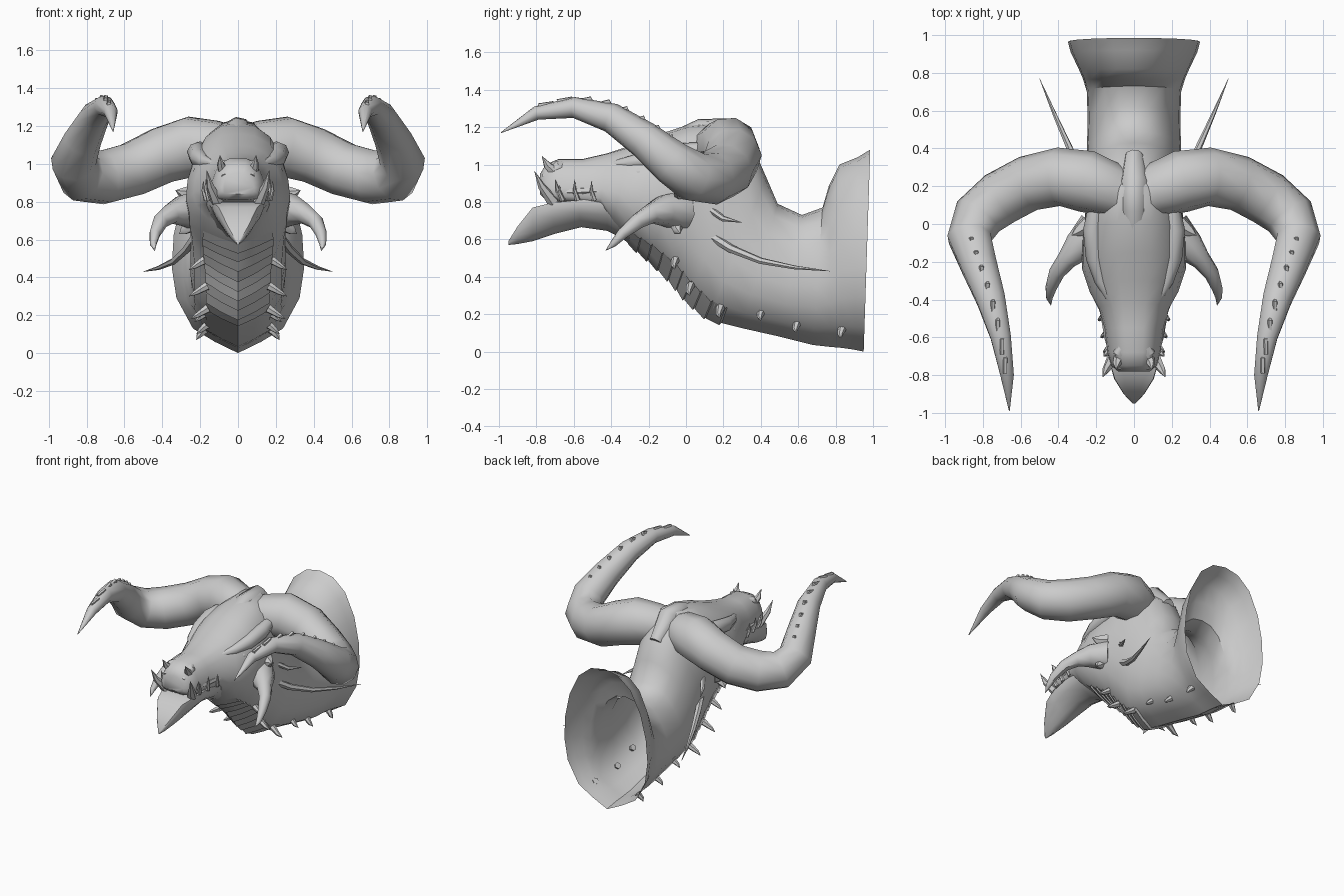
import bpy, bmesh, math
from mathutils import Vector

if "Cube" in bpy.data.objects:
    bpy.data.objects.remove(bpy.data.objects["Cube"])


def loft(name, rings, closed=True, caps=(True, True)):
    """Skin a list of equal-length point rings into one mesh object."""
    bm = bmesh.new()
    vs = [[bm.verts.new(p) for p in r] for r in rings]
    n = len(rings[0])
    for a, b in zip(vs, vs[1:]):
        for i in range(n if closed else n - 1):
            j = (i + 1) % n
            bm.faces.new((a[i], a[j], b[j], b[i]))
    if caps[0]:
        bm.faces.new(vs[0])
    if caps[1]:
        bm.faces.new(vs[-1])
    bmesh.ops.recalc_face_normals(bm, faces=bm.faces)
    me = bpy.data.meshes.new(name)
    bm.to_mesh(me)
    bm.free()
    ob = bpy.data.objects.new(name, me)
    bpy.context.collection.objects.link(ob)
    return ob


def tube(name, pts, sides=8):
    """Tapered tube through (x, y, z, radius) points."""
    c = [Vector(p[:3]) for p in pts]
    rings, u, prev = [], None, None
    for i, p in enumerate(c):
        t = (c[min(i + 1, len(c) - 1)] - c[max(i - 1, 0)]).normalized()
        u = t.orthogonal().normalized() if u is None else prev.rotation_difference(t) @ u
        v, prev = t.cross(u), t
        rings.append([p + pts[i][3] * (u * math.cos(a) + v * math.sin(a))
                      for a in (2 * math.pi * k / sides for k in range(sides))])
    return loft(name, rings)


def pair(name, pts, sides=8):
    """The same tube on both sides."""
    for s, side in ((1, "left"), (-1, "right")):
        tube(f"{name}_{side}", [(s * x, y, z, r) for x, y, z, r in pts], sides)


def spike(name, base, tip, r):
    """Short curved spike, both sides."""
    b, t = Vector(base), Vector(tip)
    m = b.lerp(t, 0.55) + Vector((0.008, -0.008, -0.006))
    pair(name, [(*b, r), (*m, r * 0.6), (*t, 0.001)], 6)


def section(s, shape):
    """Ring between a top and a bottom point on the centre plane."""
    ty, tz, by, bz, w = s
    top, bot = Vector((0, ty, tz)), Vector((0, by, bz))
    half = [bot.lerp(top, t) + Vector((x * w, 0, 0)) for x, t in shape]
    return half + [Vector((-p.x, p.y, p.z)) for p in reversed(half[1:-1])]


NECK = [(0, 0), (.35, .055), (.68, .12), (.93, .27), (1, .42), (.97, .58),
        (.85, .75), (.62, .9), (.32, .98), (0, 1)]
SNOUT = [(0, 0), (.45, .0), (.85, .04), (1, .14), (1, .32), (.95, .52),
         (.82, .72), (.62, .9), (.33, .99), (0, 1)]
JAW = [(0, 0), (.3, .08), (.6, .25), (.85, .5), (1, .8), (.97, 1), (.5, 1), (0, 1)]

# neck and head: top y, top z, bottom y, bottom z, half width
BODY = [(.985, 1.08, .95, 0, .35), (.92, 1.04, .9, .01, .335), (.82, 1.0, .83, .02, .295),
        (.765, .89, .77, .025, .27), (.73, .77, .68, .035, .25), (.62, .73, .5, .08, .245),
        (.49, .79, .3, .125, .25), (.43, .93, .12, .17, .25), (.36, 1.09, 0, .27, .25),
        (.2, 1.235, -.08, .37, .26), (.02, 1.215, -.19, .48, .275),
        (-.15, 1.16, -.3, .57, .275), (-.3, 1.10, -.4, .66, .235)]
UPPER = [(-.42, 1.06, -.46, .78, .185), (-.55, 1.03, -.56, .79, .155),
         (-.68, 1.03, -.68, .80, .14), (-.75, 1.0, -.75, .81, .12), (-.78, .95, -.78, .84, .085)]
loft("neck_and_head", [section(s, NECK) for s in BODY] + [section(s, SNOUT) for s in UPPER],
     caps=(False, True))

# lower jaw with pointed chin
loft("lower_jaw", [section(s, JAW) for s in (
    (-.2, .80, -.25, .56, .21), (-.42, .82, -.42, .645, .17), (-.58, .81, -.56, .665, .15),
    (-.72, .795, -.7, .63, .135), (-.82, .77, -.82, .59, .105), (-.9, .67, -.9, .575, .055),
    (-.95, .59, -.95, .57, .008))])


def body_at(f):
    i = min(int(f), len(BODY) - 2)
    return [a + (b - a) * (f - i) for a, b in zip(BODY[i], BODY[i + 1])]


def belly(f, out):
    """Bottom V of the body section, pushed outward."""
    s = body_at(f)
    axis = Vector((0, s[2] - s[0], s[3] - s[1])).normalized()
    ring = section(s, NECK)
    return [p + axis * out for p in ring[-2:] + ring[:3]]


# overlapping throat plates
for k in range(9):
    f = 6.6 + k * 0.5
    loft(f"throat_plate_{k}", [belly(f, -.004), belly(f + .06, .014), belly(f + .5, .003)],
         closed=False, caps=(False, False))

# great horns, rooted in the skull
HORN = [(.0, .13, 1.07, .12), (.12, .18, 1.085, .145), (.25, .225, 1.09, .165),
        (.4, .25, 1.045, .155), (.56, .215, .97, .148), (.71, .135, .93, .147),
        (.825, .04, .935, .137), (.87, -.075, 1.01, .12), (.82, -.22, 1.13, .1),
        (.757, -.4, 1.25, .08), (.705, -.6, 1.305, .056), (.672, -.8, 1.275, .037),
        (.66, -.99, 1.17, .002)]
pair("horn", HORN, 10)

# low jagged ridge on top of the horns
for k, (a, b) in enumerate(zip(HORN[7:11], HORN[8:12])):
    for j in (0.2, 0.7):
        x, y, z, r = (p + (q - p) * j for p, q in zip(a, b))
        pair(f"horn_ridge_{k}_{j}", [(x, y - .05, z + r * .75, .012), (x, y + .03, z + r, .014),
                                    (x, y + .04, z + r * .7, .008)], 5)

# cheek horns with flared base
pair("cheek_horn", [(.2, -.03, .75, .11), (.29, -.12, .755, .085), (.355, -.19, .735, .054),
                    (.41, -.26, .695, .042), (.44, -.34, .63, .03), (.448, -.39, .575, .018),
                    (.44, -.43, .54, .001)])
# cheek frill points
spike("cheek_frill_upper", (.24, .0, .84), (.33, -.06, .86), .05)
spike("cheek_frill_lower", (.24, -.05, .68), (.31, -.03, .63), .04)

# long whisker spines and short jaw spines
pair("whisker_spine", [(.22, .13, .62, .025), (.27, .24, .55, .023), (.34, .4, .485, .018),
                       (.42, .58, .45, .011), (.5, .77, .43, .001)], 6)
pair("short_spine", [(.23, .13, .76, .018), (.28, .2, .71, .016), (.33, .3, .69, .001)], 6)

# brow ridges, eyes and lips, mostly sunk in the head
pair("brow_ridge", [(.13, -.4, 1.0, .015), (.175, -.3, 1.01, .035), (.205, -.18, 1.03, .05),
                    (.215, -.03, 1.06, .055), (.2, .1, 1.08, .04)])
pair("eye", [(.2, -.29, .96, .01), (.212, -.25, .96, .026), (.225, -.2, .96, .01)])
pair("lip_ridge", [(.205, -.28, .85, .02), (.165, -.42, .865, .024), (.138, -.6, .855, .02),
                   (.1, -.75, .86, .015)], 6)

# belly edge spikes: each grows from the edge of the belly
for k, (f, x, y, z) in enumerate(((9.6, .26, -.06, .44), (8.5, .26, .02, .30), (7.4, .25, .18, .18),
                                  (6.1, .23, .4, .165), (5.1, .22, .59, .1), (2.9, .22, .83, .07))):
    base = section(body_at(f), NECK)[2]
    spike(f"belly_spike_{k}", (base.x - .01, y + .005, z + .055), (x, y, z), .024)

# teeth, tusks and nose horns
for k, (y, h) in enumerate(((-.66, .08), (-.58, .11), (-.49, .1), (-.39, .09))):
    spike(f"tooth_{k}", (.138 + .014 * k, y, .81), (.155 + .014 * k, y - .015, .81 + h), .016)
spike("front_tusk", (.11, -.71, .80), (.165, -.81, .965), .034)
spike("side_tusk", (.12, -.66, .82), (.16, -.7, .92), .022)
spike("nose_horn", (.07, -.69, .95), (.095, -.77, 1.045), .035)
pair("nostril_bump", [(.05, -.62, 1.0, .02), (.075, -.68, .985, .035), (.07, -.76, .93, .02)])
# low crown crest
tube("crown_crest", [(0, .36, 1.05, .05), (0, .22, 1.18, .075), (0, .08, 1.175, .07),
                     (0, -.1, 1.11, .05)], 8)

# smooth shading with crisp edges
for ob in bpy.context.collection.objects:
    ob.select_set(True)
    bpy.context.view_layer.objects.active = ob
bpy.ops.object.shade_smooth_by_angle(angle=math.radians(45))
